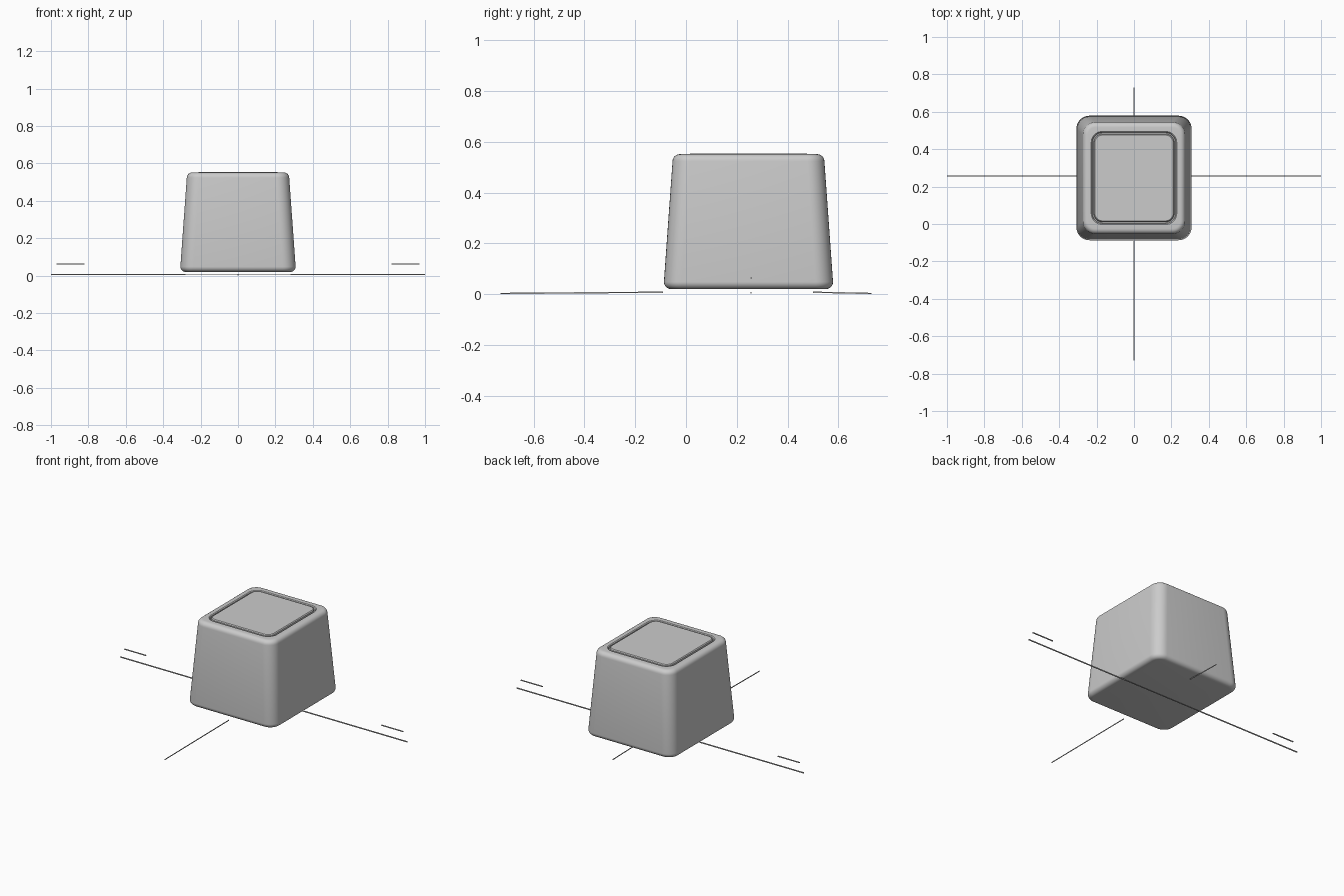
import bpy, bmesh, math
from mathutils import Vector

cube = bpy.data.objects.get("Cube")
if cube:
    bpy.data.objects.remove(cube, do_unlink=True)

grey = bpy.data.materials.new("plain grey")
grey.use_nodes = True
colour = (0.6, 0.6, 0.6, 1)
grey.diffuse_color = colour
grey.node_tree.nodes["Principled BSDF"].inputs["Base Color"].default_value = colour

CENTRE_Y = 0.246


def finish(name, bm):
    bmesh.ops.recalc_face_normals(bm, faces=bm.faces)
    mesh = bpy.data.meshes.new(name)
    bm.to_mesh(mesh)
    bm.free()
    mesh.materials.append(grey)
    ob = bpy.data.objects.new(name, mesh)
    bpy.context.collection.objects.link(ob)
    return ob


def rounded_ring(bm, hx, hy, r, z, steps=8):
    """Rounded rectangle of vertices at one height."""
    ring = []
    for q, (sx, sy) in enumerate([(1, 1), (-1, 1), (-1, -1), (1, -1)]):
        for i in range(steps + 1):
            a = math.pi / 2 * (q + i / steps)
            ring.append(bm.verts.new((sx * (hx - r) + r * math.cos(a),
                                      CENTRE_Y + sy * (hy - r) + r * math.sin(a), z)))
    return ring


def loft(name, sections):
    bm = bmesh.new()
    rings = [rounded_ring(bm, *s) for s in sections]
    for a, b in zip(rings, rings[1:]):
        for i in range(len(a)):
            j = (i + 1) % len(a)
            bm.faces.new((a[i], a[j], b[j], b[i]))
    bm.faces.new(rings[0])
    bm.faces.new(rings[-1])
    return finish(name, bm)


# Tapered block with rounded edges and a grooved panel on top
BOTTOM, TOP, HX, HY, TAPER, EDGE = 0.02, 0.551, 0.308, 0.333, 0.034, 0.028
sections = []
for i in range(7):
    a = math.pi / 2 * i / 6
    d = EDGE * (1 - math.sin(a))
    sections.append((HX - d, HY - d, 0.07 - d, BOTTOM + EDGE * (1 - math.cos(a))))
for i in range(7):
    a = math.pi / 2 * i / 6
    d = TAPER + EDGE * (1 - math.cos(a))
    sections.append((HX - d, HY - d, 0.102 - d, TOP - EDGE * (1 - math.sin(a))))
for inset, z in [(0, TOP), (0.005, TOP - 0.004), (0.007, TOP - 0.014),
                 (0.013, TOP - 0.014), (0.015, TOP - 0.002), (0.02, TOP + 0.003)]:
    sections.append((0.229 - inset, 0.249 - inset, 0.06 - inset, z))
block = loft("block", sections)
bpy.context.view_layer.objects.active = block
block.select_set(True)
bpy.ops.object.shade_smooth_by_angle(angle=math.radians(35))
block.select_set(False)


def wire(name, start, end, width, height):
    """Thin straight bar between two points."""
    start, end = Vector(start), Vector(end)
    side = (end - start).cross(Vector((0, 0, 1))).normalized() * width / 2
    up = Vector((0, 0, height / 2))
    bm = bmesh.new()
    ends = [[bm.verts.new(p + s * side + t * up)
             for s, t in [(-1, -1), (1, -1), (1, 1), (-1, 1)]] for p in (start, end)]
    for i in range(4):
        j = (i + 1) % 4
        bm.faces.new((ends[0][i], ends[0][j], ends[1][j], ends[1][i]))
    bm.faces.new(ends[0])
    bm.faces.new(ends[1])
    return finish(name, bm)


# Hair-thin wires passing beneath the block
WIRE_Y = 0.256
wire("middle_wire", (-0.28, WIRE_Y, 0.005), (0.28, WIRE_Y, 0.005), 0.004, 0.003)
for side, s in (("left", 1), ("right", -1)):
    wire(side + "_wire", (s * 0.28, WIRE_Y, 0.006), (s, WIRE_Y, 0.006), 0.005, 0.006)
    wire(side + "_short_wire", (s * 0.82, WIRE_Y, 0.063), (s * 0.97, WIRE_Y, 0.063), 0.006, 0.005)
wire("front_wire", (0, -0.73, 0.004), (0, -0.09, 0.009), 0.003, 0.005)
wire("back_wire", (0, 0.5, 0.009), (0, 0.73, 0.004), 0.003, 0.005)

# Lowest wires rest on the ground plane
for ob in bpy.data.objects:
    if ob.name in ("front_wire", "back_wire"):
        ob.location.z = -0.0015
